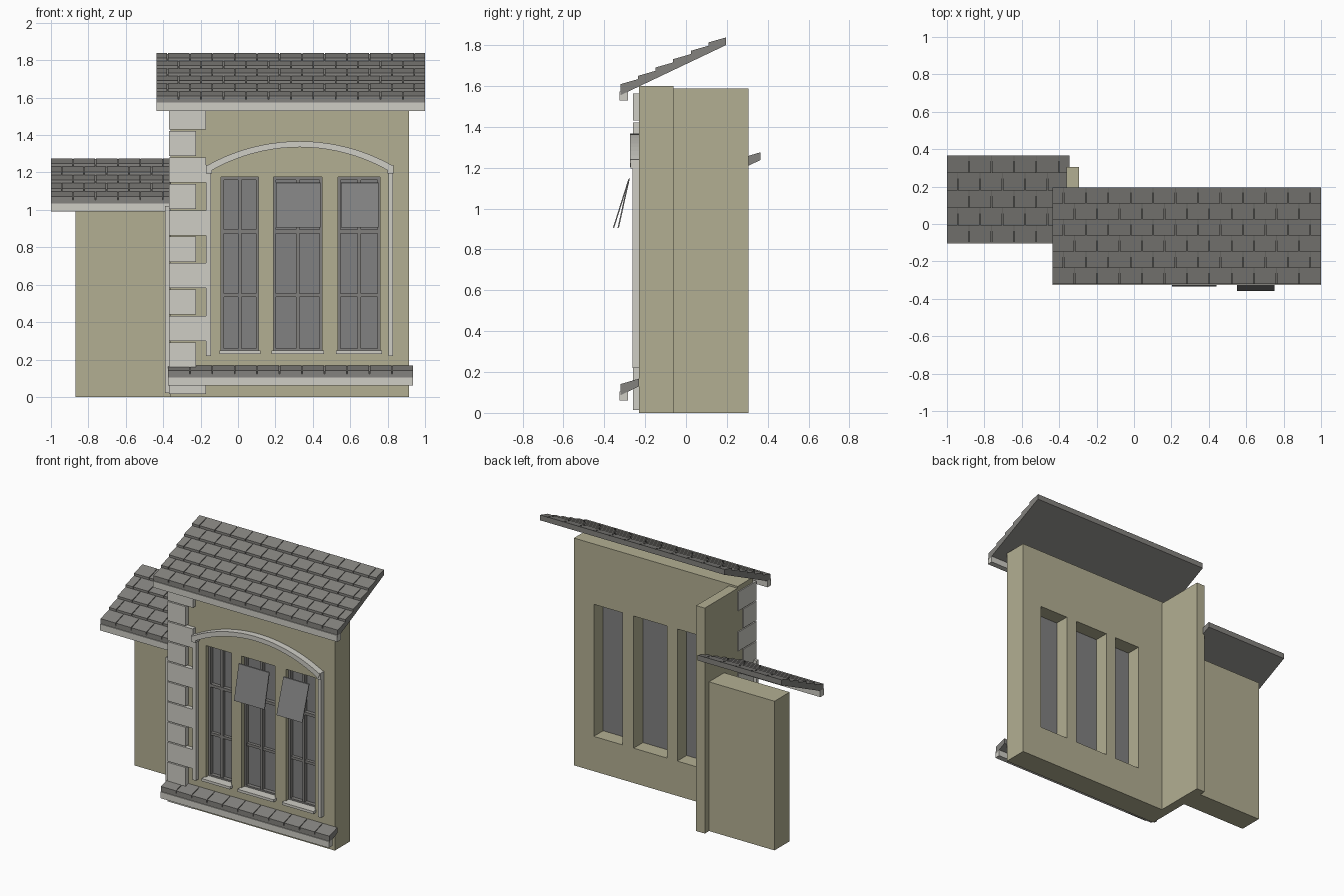
import bpy, bmesh, math
from mathutils import Vector

cube = bpy.data.objects.get("Cube")
if cube:
    bpy.data.objects.remove(cube, do_unlink=True)


def material(name, r, g, b):
    m = bpy.data.materials.new(name)
    m.use_nodes = True
    m.diffuse_color = (r, g, b, 1)
    m.node_tree.nodes["Principled BSDF"].inputs["Base Color"].default_value = (r, g, b, 1)
    return m


PLASTER = material("khaki plaster", 0.45, 0.43, 0.29)
STONE = material("pale stone", 0.62, 0.61, 0.56)
TILE = material("grey roof tile", 0.23, 0.225, 0.21)
FRAME = material("grey window frame", 0.22, 0.215, 0.205)
GLASS = material("grey glass", 0.22, 0.22, 0.22)


def finish(bm, name, mat):
    bmesh.ops.recalc_face_normals(bm, faces=bm.faces)
    mesh = bpy.data.meshes.new(name)
    bm.to_mesh(mesh)
    bm.free()
    mesh.materials.append(mat)
    obj = bpy.data.objects.new(name, mesh)
    bpy.context.collection.objects.link(obj)
    return obj


def add_prism(bm, points, offset):
    """Extrude a closed polygon of 3D points along an offset."""
    face = bm.faces.new([bm.verts.new(p) for p in points])
    ext = bmesh.ops.extrude_face_region(bm, geom=[face])["geom"]
    bmesh.ops.translate(bm, vec=Vector(offset),
                        verts=[v for v in ext if isinstance(v, bmesh.types.BMVert)])
    if face.is_valid and not face.link_loops:
        bm.faces.remove(face)


def add_box(bm, x0, x1, y0, y1, z0, z1):
    vs = [bm.verts.new((x, y, z)) for x in (x0, x1) for y in (y0, y1) for z in (z0, z1)]
    for q in ((0, 1, 3, 2), (4, 5, 7, 6), (0, 1, 5, 4), (2, 3, 7, 6), (0, 2, 6, 4), (1, 3, 7, 5)):
        bm.faces.new([vs[i] for i in q])


def boxes(name, mat, *dims):
    bm = bmesh.new()
    for d in dims:
        add_box(bm, *d)
    return finish(bm, name, mat)


def add_slab(bm, x0, x1, section):
    """Closed prism along x from a four-point (y, z) section."""
    a, b = [[bm.verts.new((x, y, z)) for y, z in section] for x in (x0, x1)]
    bm.faces.new(a)
    bm.faces.new(b[::-1])
    n = len(section)
    for i in range(n):
        j = (i + 1) % n
        bm.faces.new((a[i], b[i], b[j], a[j]))


# Pitched roof: sloping base slab, staggered raised tiles, stone fascia
SLOPE = 0.475


def roof(name, x0, x1, y0, y1, z0, courses, fascia_end):
    def low(y):
        return z0 + (y - y0) * SLOPE

    bm = bmesh.new()
    add_slab(bm, x0, x1, [(y0, low(y0)), (y1, low(y1)),
                          (y1, low(y1) + 0.035), (y0, low(y0) + 0.035)])
    step = (y1 - y0) / courses
    width, gap = 0.12, 0.005
    for c in range(courses):
        ya, yb = y0 + c * step, y0 + (c + 1) * step
        x = x0 - (c % 2) * width / 2
        while x < x1 - gap:
            xa, xb = max(x, x0), min(x + width - gap, x1)
            if xb - xa > gap:
                add_slab(bm, xa, xb, [(ya, low(ya) + 0.03), (yb, low(yb) + 0.03),
                                      (yb, low(yb) + 0.038), (ya, low(ya) + 0.054)])
            x += width
    finish(bm, name, TILE)
    boxes(name + "_fascia", STONE,
          (x0, fascia_end, y0 - 0.005, y0 + 0.035, z0 - 0.027, z0 + 0.018))


roof("main_roof", -0.435, 1.0, -0.32, 0.195, 1.555, 6, 1.0)
roof("wing_roof", -1.0, -0.345, -0.1, 0.365, 1.017, 5, -0.36)
roof("ledge_roof", -0.375, 0.935, -0.32, -0.23, 0.087, 1, 0.935)

# Main wall with three window openings
WINDOWS = [(-0.09, 0.11), (0.19, 0.45), (0.535, 0.76)]
SILL, HEAD = 0.245, 1.175
xs = [-0.36] + [x for w in WINDOWS for x in w] + [0.915]
zs = [0, SILL, HEAD, 1.6]
bm = bmesh.new()
grid = [[bm.verts.new((x, -0.23, z)) for z in zs] for x in xs]
for i in range(len(xs) - 1):
    for k in range(3):
        if not (k == 1 and i % 2 == 1):
            bm.faces.new((grid[i][k], grid[i + 1][k], grid[i + 1][k + 1], grid[i][k + 1]))
front = list(bm.faces)
back = bmesh.ops.extrude_face_region(bm, geom=front, use_keep_orig=True)["geom"]
bmesh.ops.translate(bm, vec=(0, 0.17, 0),
                    verts=[v for v in back if isinstance(v, bmesh.types.BMVert)])
finish(bm, "main_wall", PLASTER)

boxes("return_wall", PLASTER, (-0.36, -0.293, -0.06, 0.305, 0, 1.587))
boxes("wing_wall", PLASTER, (-0.87, -0.36, 0.09, 0.258, 0, 1.05))

# Windows: glass, frame, glazing bars and sill
for n, (a, b) in enumerate(WINDOWS, 1):
    mid, r = (a + b) / 2, 0.014
    boxes(f"window_glass_{n}", GLASS, (a, b, -0.172, -0.164, SILL, HEAD))
    boxes(f"window_frame_{n}", FRAME,
          (a, a + r, -0.2, -0.168, SILL, HEAD), (b - r, b, -0.2, -0.168, SILL, HEAD),
          (a, b, -0.2, -0.168, HEAD - r, HEAD), (a, b, -0.2, -0.168, SILL, SILL + r),
          (mid - 0.009, mid + 0.009, -0.196, -0.168, SILL, HEAD),
          (a, b, -0.198, -0.168, 0.875, 0.895), (a, b, -0.194, -0.168, 0.535, 0.553))
    boxes(f"window_sill_{n}", STONE, (a - 0.01, b + 0.01, -0.262, -0.19, 0.23, 0.248))

# Tilted opening panes hung in front of two windows
for name, x0, x1, reach in (("centre_open_pane", 0.203, 0.44, 0.335),
                            ("left_open_pane", 0.55, 0.75, 0.358)):
    bm = bmesh.new()
    add_slab(bm, x0, x1, [(-0.282, 1.145), (-0.275, 1.147),
                          (-reach + 0.007, 0.907), (-reach, 0.905)])
    finish(bm, name, GLASS)

# Arched surround: two uprights, end blocks and a curved band
boxes("surround_uprights", STONE,
      (-0.17, -0.145, -0.262, -0.23, 0.22, 1.2), (0.805, 0.83, -0.262, -0.23, 0.22, 1.2))
boxes("surround_end_blocks", STONE,
      (-0.172, -0.14, -0.272, -0.23, 1.195, 1.24), (0.8, 0.832, -0.272, -0.23, 1.195, 1.24))
CENTRE, HALF, SEGMENTS = 0.33, 0.5, 20


def arc(half, spring, apex):
    rise = apex - spring
    radius = (half * half + rise * rise) / (2 * rise)
    sweep = math.asin(half / radius)
    angles = [sweep * (2 * i / SEGMENTS - 1) for i in range(SEGMENTS + 1)]
    return [(CENTRE + radius * math.sin(t), apex - radius * (1 - math.cos(t))) for t in angles]


outer, inner = arc(HALF, 1.235, 1.367), arc(HALF - 0.015, 1.203, 1.335)
bm = bmesh.new()
rings = [[bm.verts.new((x, y, z)) for (x, z), y in ((o, -0.275), (o, -0.23), (i, -0.23), (i, -0.275))]
         for o, i in zip(outer, inner)]
for p, q in zip(rings, rings[1:]):
    for k in range(4):
        bm.faces.new((p[k], q[k], q[(k + 1) % 4], p[(k + 1) % 4]))
bm.faces.new(rings[0])
bm.faces.new(rings[-1][::-1])
finish(bm, "surround_arch", STONE)

# Corner quoins wrapping the front and right side, alternating long and short
bm = bmesh.new()
for i in range(11):
    z0 = 0.015 + i * 0.1415
    length = 0.19 if i % 2 == 0 else 0.135
    z1 = z0 + 0.134
    add_box(bm, -0.36, -0.36 + length, -0.26, -0.23, z0, z1)
    add_box(bm, -0.368, -0.36, -0.26, -0.25 + length, z0, z1)
finish(bm, "corner_quoins", STONE)
boxes("corner_strip", STONE, (-0.39, -0.365, -0.25, -0.225, 0.02, 1.02))
